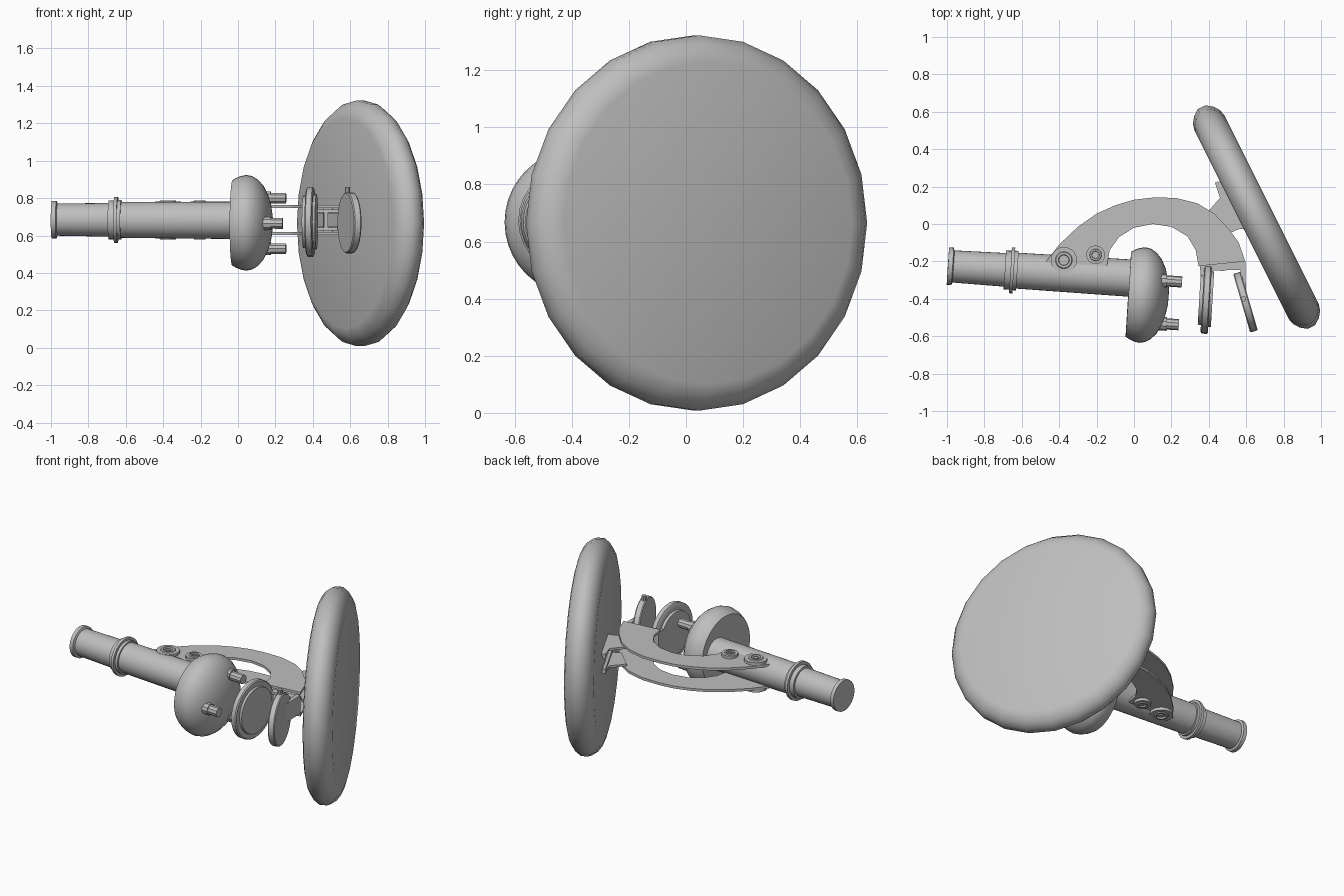
import bpy, bmesh, math
from mathutils import Vector

cube = bpy.data.objects.get("Cube")
if cube:
    bpy.data.objects.remove(cube, do_unlink=True)

grey = bpy.data.materials.new("plain_grey")
grey.use_nodes = True
GREY = (0.52, 0.52, 0.52, 1)
grey.diffuse_color = GREY
grey.node_tree.nodes["Principled BSDF"].inputs["Base Color"].default_value = GREY

MID_Z = 0.683  # the arm is symmetric above and below this height


def finish(name, bm, smooth=None):
    bmesh.ops.remove_doubles(bm, verts=bm.verts, dist=1e-5)
    bmesh.ops.recalc_face_normals(bm, faces=bm.faces)
    mesh = bpy.data.meshes.new(name)
    bm.to_mesh(mesh)
    bm.free()
    ob = bpy.data.objects.new(name, mesh)
    bpy.context.collection.objects.link(ob)
    mesh.materials.append(grey)
    if smooth:
        bpy.ops.object.select_all(action='DESELECT')
        ob.select_set(True)
        bpy.context.view_layer.objects.active = ob
        bpy.ops.object.shade_smooth_by_angle(angle=math.radians(smooth))
    return ob


def lathe(name, profile, origin, axis, sides=32, smooth=35):
    """Spin (distance along axis, radius) points around an axis."""
    bm = bmesh.new()
    rot = Vector(axis).to_track_quat('Z', 'Y')
    pts = [(profile[0][0], 0)] + list(profile) + [(profile[-1][0], 0)]
    rings = []
    for s, r in pts:
        if r == 0:
            rings.append([bm.verts.new(Vector(origin) + rot @ Vector((0, 0, s)))])
            continue
        rings.append([bm.verts.new(Vector(origin) + rot @ Vector(
            (r * math.cos(math.tau * i / sides), r * math.sin(math.tau * i / sides), s)))
            for i in range(sides)])
    for a, b in zip(rings, rings[1:]):
        for i in range(sides):
            j = (i + 1) % sides
            if len(a) == 1 and len(b) == 1:
                break
            if len(a) == 1:
                bm.faces.new((a[0], b[i], b[j]))
            elif len(b) == 1:
                bm.faces.new((a[i], a[j], b[0]))
            else:
                bm.faces.new((a[i], a[j], b[j], b[i]))
    return finish(name, bm, smooth)


def slab(name, outline, z0, z1):
    """Extrude a plan outline between two heights."""
    bm = bmesh.new()
    face = bm.faces.new([bm.verts.new((x, y, z0)) for x, y in outline])
    new = bmesh.ops.extrude_face_region(bm, geom=[face])["geom"]
    bmesh.ops.translate(bm, vec=(0, 0, z1 - z0),
                        verts=[v for v in new if isinstance(v, bmesh.types.BMVert)])
    return finish(name, bm)


# Stepped tube with end flange and collar
tube_axis = Vector((1, -0.066, -0.004)).normalized()
lathe("tube", [(0, 0.1), (0.025, 0.1), (0.03, 0.086), (0.305, 0.09), (0.305, 0.104),
               (0.335, 0.104), (0.335, 0.123), (0.353, 0.123), (0.353, 0.106),
               (0.372, 0.106), (0.372, 0.096), (1.02, 0.1)],
      (-0.995, -0.225, 0.685), tube_axis)

# Domed hub on the tube end
hub = Vector((-0.03, -0.375, 0.668))
lathe("domed_hub", [(0, 0.228), (0.02, 0.24), (0.045, 0.25), (0.075, 0.256), (0.105, 0.25),
                    (0.135, 0.232), (0.165, 0.2), (0.19, 0.15), (0.206, 0.095),
                    (0.214, 0.045), (0.216, 0)], hub, tube_axis, 40)

# Three faceted studs on the dome
for i, (y, z) in enumerate([(-0.3, 0.8), (-0.3, 0.53), (-0.53, 0.665)]):
    x_end = 0.24 if i == 2 else 0.257
    lathe(f"hub_stud_{i + 1}", [(0, 0.037), (0.065, 0.037), (0.065, 0.03),
                               (x_end - 0.11, 0.03)], (0.11, y, z), tube_axis, 10, None)

# Large rounded disc
disc_axis = Vector((0.894, 0.447, 0))
half = [(0.09, 0.565), (0.08, 0.6), (0.057, 0.632), (0.022, 0.657)]
lathe("large_disc", [(-s, r) for s, r in half] + half[::-1],
      (0.655, 0.037, 0.665), disc_axis, 24, 40)

# Curved arm plates, disc mounts and bolts, mirrored above and below
arm = [(-0.47, -0.2), (-0.4, -0.11), (-0.3, -0.015), (-0.2, 0.055), (-0.1, 0.1),
       (0, 0.13), (0.1, 0.141), (0.22, 0.14), (0.34, 0.11), (0.43, 0.055), (0.51, -0.03),
       (0.56, -0.1), (0.595, -0.2), (0.345, -0.225), (0.33, -0.14), (0.285, -0.065),
       (0.2, -0.015), (0.1, 0), (0, -0.02), (-0.08, -0.07), (-0.13, -0.14),
       (-0.147, -0.235), (-0.45, -0.235)]
mount = [(0.39, 0.06), (0.46, 0.14), (0.433, 0.22), (0.47, 0.23), (0.6, -0.03),
         (0.565, -0.025), (0.505, -0.052)]
foot = [(0.433, 0.22), (0.45, 0.228), (0.575, -0.022), (0.558, -0.03)]
for side, sign in (("upper", 1), ("lower", -1)):
    def level(offset):
        return MID_Z + sign * offset
    slab(side + "_arm_plate", arm, level(0.064), level(0.08))
    slab(side + "_disc_mount", mount, level(0.05), level(0.064))
    slab(side + "_mount_foot", foot, level(0.035), level(0.064))
    for label, x, y, r in (("outer", -0.375, -0.193, 0.07), ("inner", -0.205, -0.165, 0.05)):
        lathe(f"{side}_{label}_bolt",
              [(0, r), (0.02, r), (0.02, r * 0.65), (0.026, r * 0.6), (0.026, r * 0.42),
               (0.016, r * 0.38), (0.016, r * 0.2), (0.024, r * 0.2)],
              (x, y, level(0.078)), (0, 0, sign), 20)
    # Struts joining the two pads
    slab(side + "_pad_strut", [(0.4, -0.21), (0.575, -0.2), (0.575, -0.245), (0.4, -0.25)],
         level(0.04), level(0.055))
    # Pins on the outer pad rim
    lathe(side + "_pad_pin", [(0, 0.014), (0.055, 0.014)], (0.586, -0.40, level(0.12)),
          (0, 0, sign), 10)

# Inner pad: flanged round plate with raised faces
inner_axis = (0.998, -0.06, 0)
lathe("inner_pad", [(-0.035, 0.14), (-0.018, 0.142), (-0.018, 0.175), (-0.012, 0.187),
                    (0.016, 0.187), (0.022, 0.18), (0.022, 0.15), (0.036, 0.148)],
      (0.384, -0.4, 0.673), inner_axis, 28)
slab("inner_pad_arm", [(0.35, -0.215), (0.4, -0.215), (0.415, -0.33), (0.365, -0.33)],
     MID_Z - 0.06, MID_Z + 0.06)

# Outer pad: slanted round plate with its backing bracket
lathe("outer_pad", [(-0.02, 0.158), (-0.014, 0.163), (0.016, 0.163), (0.022, 0.158)],
      (0.595, -0.418, 0.668), (0.96, 0.28, 0), 28)
slab("outer_pad_bracket", [(0.565, -0.2), (0.595, -0.2), (0.6, -0.42), (0.582, -0.42)],
     MID_Z - 0.06, MID_Z + 0.06)
slab("pad_crosspiece", [(0.455, -0.21), (0.475, -0.21), (0.48, -0.25), (0.46, -0.25)],
     MID_Z - 0.06, MID_Z + 0.06)
